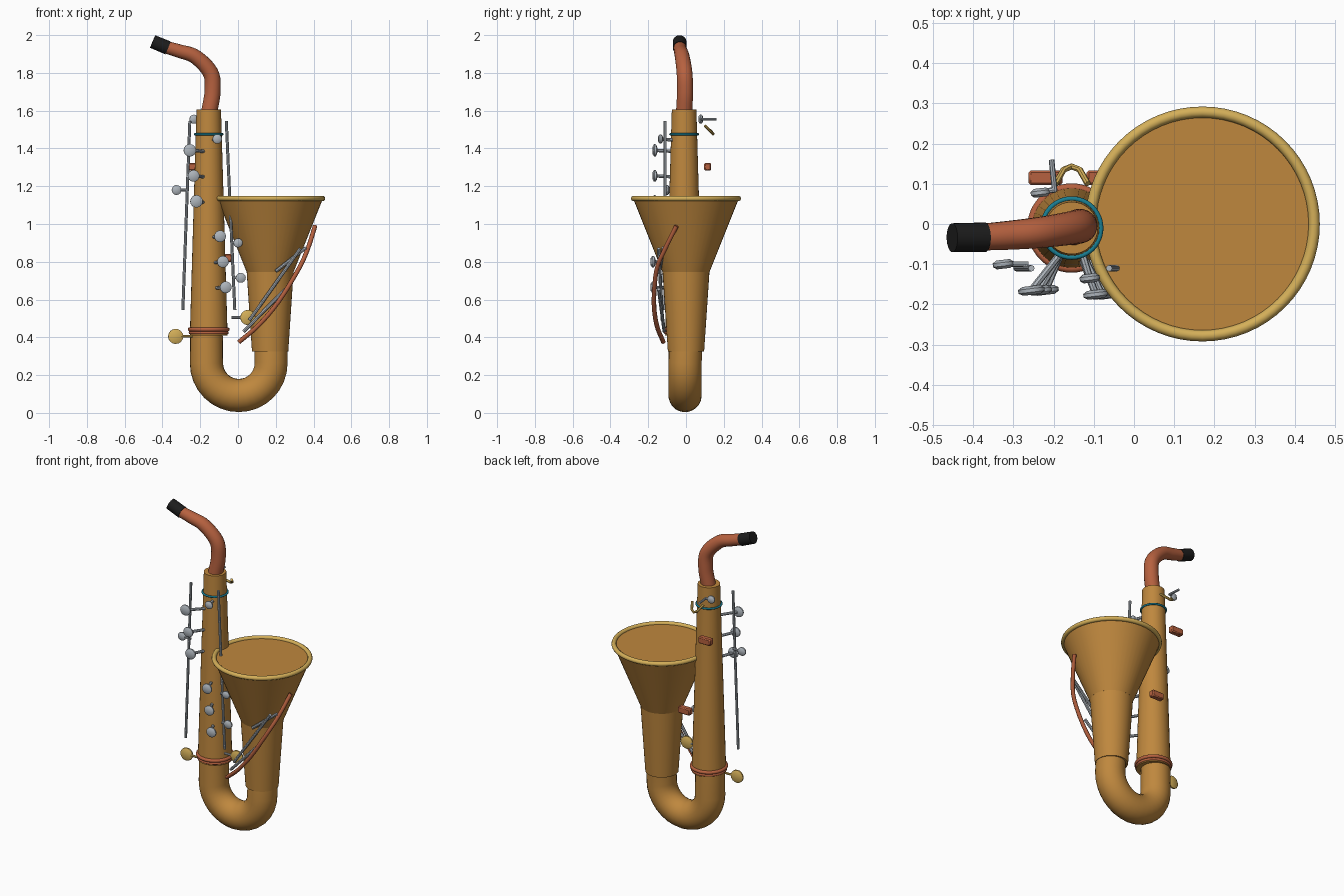
import bpy, bmesh, math
from mathutils import Vector

cube = bpy.data.objects.get("Cube")
if cube:
    bpy.data.objects.remove(cube, do_unlink=True)


def material(name, rgb):
    m = bpy.data.materials.new(name)
    m.use_nodes = True
    m.diffuse_color = (*rgb, 1)
    m.node_tree.nodes["Principled BSDF"].inputs["Base Color"].default_value = (*rgb, 1)
    return m


BRASS = material("brass", (0.52, 0.245, 0.048))
COPPER = material("copper", (0.47, 0.12, 0.05))
GOLD = material("pale gold", (0.66, 0.43, 0.1))
SILVER = material("silver", (0.43, 0.47, 0.51))
TEAL = material("teal", (0.01, 0.21, 0.29))
BLACK = material("black", (0.012, 0.012, 0.012))


def finish(name, bm, mat):
    """Smooth shading with sharp creases, then link the object."""
    bmesh.ops.recalc_face_normals(bm, faces=bm.faces)
    for f in bm.faces:
        f.smooth = True
    for e in bm.edges:
        e.smooth = e.calc_face_angle(0) < math.radians(40)
    me = bpy.data.meshes.new(name)
    bm.to_mesh(me)
    bm.free()
    me.materials.append(mat)
    ob = bpy.data.objects.new(name, me)
    bpy.context.scene.collection.objects.link(ob)
    return ob


def smooth_path(pts, steps=6):
    """Catmull-Rom curve through (x, y, z, radius) points."""
    p = [Vector(q) for q in pts]
    p = [2 * p[0] - p[1]] + p + [2 * p[-1] - p[-2]]
    out = []
    for a, b, c, d in zip(p, p[1:], p[2:], p[3:]):
        for i in range(steps):
            t = i / steps
            out.append(0.5 * (2 * b + (c - a) * t + (2 * a - 5 * b + 4 * c - d) * t**2
                              + (3 * b - a - 3 * c + d) * t**3))
    return out + [p[-2]]


def sweep(name, path, mat, sides=12):
    """Capped round tube along (x, y, z, radius) points."""
    pts = [Vector(q[:3]) for q in path]
    bm = bmesh.new()
    rings, normal = [], None
    for i, p in enumerate(pts):
        t = (pts[min(i + 1, len(pts) - 1)] - pts[max(i - 1, 0)]).normalized()
        if normal is None:
            normal = t.orthogonal()
        normal = (normal - t * normal.dot(t)).normalized()
        side = t.cross(normal)
        ring = []
        for k in range(sides):
            a = math.tau * k / sides
            ring.append(bm.verts.new(p + (normal * math.cos(a) + side * math.sin(a)) * path[i][3]))
        rings.append(ring)
    for r, s in zip(rings, rings[1:]):
        for k in range(sides):
            n = (k + 1) % sides
            bm.faces.new((r[k], r[n], s[n], s[k]))
    bm.faces.new(rings[0])
    bm.faces.new(rings[-1])
    return finish(name, bm, mat)


def rod(name, a, b, r, mat, sides=8):
    return sweep(name, [(*a, r), (*b, r)], mat, sides)


def ring(name, center, major, minor, mat, segs=48, sides=10):
    bm = bmesh.new()
    grid = []
    for i in range(segs):
        a = math.tau * i / segs
        row = []
        for j in range(sides):
            b = math.tau * j / sides
            d = major + minor * math.cos(b)
            row.append(bm.verts.new(Vector(center) + Vector(
                (d * math.cos(a), d * math.sin(a), minor * math.sin(b)))))
        grid.append(row)
    for i in range(segs):
        u, v = grid[i], grid[(i + 1) % segs]
        for j in range(sides):
            n = (j + 1) % sides
            bm.faces.new((u[j], v[j], v[n], u[n]))
    return finish(name, bm, mat)


def pad(name, center, r, mat, axis=(0.12, -1, 0), thick=0.011):
    """Round key cup with a slightly domed rim."""
    c, d = Vector(center), Vector(axis).normalized()
    prof = ((-1, 0.65), (-0.4, 1), (0.4, 1), (1, 0.65))
    return sweep(name, [(*(c + d * thick * h), r * k) for h, k in prof], mat, 16)


def box(name, center, size, mat):
    bm = bmesh.new()
    bmesh.ops.create_cube(bm, size=1)
    for v in bm.verts:
        v.co = Vector([v.co[i] * size[i] + center[i] for i in range(3)])
    bmesh.ops.bevel(bm, geom=bm.edges[:], offset=0.006, segments=1, affect='EDGES')
    return finish(name, bm, mat)


# Main tubes
BX, BY, RX = -0.155, -0.01, 0.17
sweep("body_tube", [(BX, BY, 0.41, 0.1), (BX, BY, 1.605, 0.065)], BRASS, 32)
bow = [(-0.167, -0.005, 0.43, 0.086)]
for i in range(17):
    a = math.pi * (1 + i / 16)
    bow.append((0.004 + 0.171 * math.cos(a), -0.005, 0.263 + 0.171 * math.sin(a), 0.088))
bow.append((0.175, 0, 0.35, 0.088))
sweep("bow", bow, BRASS, 24)
sweep("bell_stem", [(RX, 0, 0.325, 0.096), (RX, 0, 0.745, 0.124)], BRASS, 40)
sweep("bell", [(RX, 0, 0.745, 0.124), (RX, 0, 1.135, 0.28)], BRASS, 48)

# Rings
ring("bell_rim", (RX, 0, 1.135), 0.278, 0.014, GOLD, 64)
ring("body_ring_upper", (BX, BY, 1.475), 0.073, 0.006, TEAL)
ring("body_ring_lower", (BX, BY, 0.442), 0.1, 0.011, COPPER)
ring("body_ring_lower_trim", (BX, BY, 0.424), 0.098, 0.008, COPPER)

# Neck and mouthpiece
sweep("neck", smooth_path([(-0.152, -0.01, 1.595, 0.043), (-0.135, -0.005, 1.7, 0.043),
                           (-0.145, -0.008, 1.8, 0.042), (-0.225, -0.02, 1.885, 0.039),
                           (-0.31, -0.028, 1.915, 0.036), (-0.385, -0.033, 1.937, 0.033)]),
      COPPER, 20)
sweep("mouthpiece", [(-0.37, -0.033, 1.932, 0.037), (-0.452, -0.034, 1.966, 0.036)], BLACK, 20)

# Long key rods
rod("right_key_rod", (-0.255, -0.11, 1.545), (-0.292, -0.11, 0.545), 0.008, SILVER)
rod("left_key_rod", (-0.062, -0.11, 1.545), (-0.017, -0.11, 0.545), 0.008, SILVER)

# Finger keys on slanted stems: cup position, radius, stem root x
keys = [(-0.255, -0.165, 1.39, 0.033, -0.18), (-0.235, -0.165, 1.255, 0.031, -0.18),
        (-0.22, -0.165, 1.12, 0.033, -0.18), (-0.11, -0.135, 1.45, 0.025, -0.13),
        (-0.095, -0.175, 0.935, 0.031, -0.135), (-0.08, -0.175, 0.8, 0.031, -0.13),
        (-0.065, -0.175, 0.665, 0.031, -0.125)]
for i, (x, y, z, r, root) in enumerate(keys):
    pad(f"finger_key_{i + 1}", (x, y, z), r, SILVER)
    rod(f"finger_key_stem_{i + 1}", (x, y, z), (root, -0.07, z - 0.005), 0.009, SILVER)

# Side keys on horizontal arms: cup position, radius, arm end x
sides = [(-0.325, -0.1, 1.18, 0.026, -0.262, SILVER), (0, -0.12, 0.9, 0.024, -0.04, SILVER),
         (0.015, -0.12, 0.715, 0.026, -0.03, SILVER), (-0.33, -0.045, 0.405, 0.04, -0.24, GOLD),
         (0.052, -0.085, 0.505, 0.04, -0.035, GOLD)]
for i, (x, y, z, r, end, mat) in enumerate(sides):
    pad(f"side_key_{i + 1}", (x, y, z), r, mat)
    rod(f"side_key_arm_{i + 1}", (x, y, z), (end, y, z), 0.007, mat if x < -0.3 else SILVER)

# Thumb key, hook and rests at the back
pad("thumb_key", (-0.233, 0.078, 1.555), 0.024, SILVER)
rod("thumb_key_arm", (-0.235, 0.08, 1.555), (-0.195, 0.085, 1.555), 0.007, SILVER)
rod("thumb_key_lever", (-0.197, 0.08, 1.555), (-0.205, 0.16, 1.555), 0.007, SILVER)
sweep("strap_hook", [(-0.195, 0.1, 1.52, 0.008), (-0.175, 0.135, 1.487, 0.008),
                     (-0.155, 0.143, 1.477, 0.008), (-0.135, 0.135, 1.487, 0.008),
                     (-0.115, 0.1, 1.52, 0.008)], GOLD, 8)
box("thumb_rest_upper", (-0.22, 0.115, 1.303), (0.085, 0.037, 0.042), COPPER)
box("thumb_rest_lower", (-0.075, 0.115, 0.82), (0.085, 0.037, 0.042), COPPER)

# Guard rail and levers across the bell
sweep("bell_guard", smooth_path([(0.005, -0.12, 0.375, 0.012), (0.11, -0.155, 0.465, 0.012),
                                 (0.215, -0.17, 0.59, 0.012), (0.32, -0.155, 0.76, 0.012),
                                 (0.37, -0.11, 0.87, 0.012), (0.408, -0.05, 0.99, 0.012)], 4),
      COPPER, 10)
levers = [((0.2, -0.14, 0.75), (0.36, -0.12, 0.875)),
          ((0.06, -0.125, 0.49), (0.33, -0.145, 0.87)),
          ((0.03, -0.115, 0.43), (0.25, -0.145, 0.655))]
for i, (a, b) in enumerate(levers):
    rod(f"bell_lever_{i + 1}", a, b, 0.009, SILVER)
